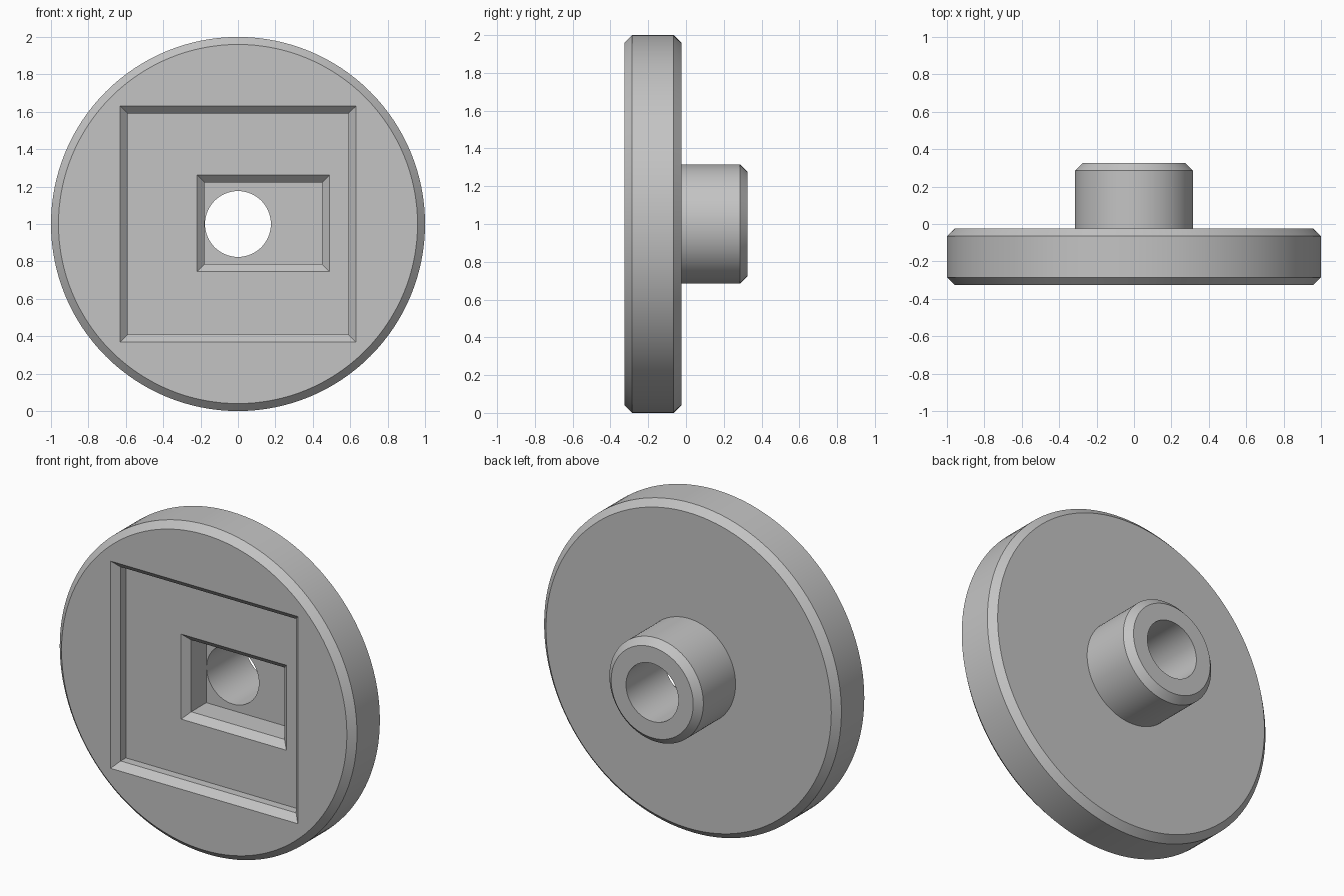
import bpy, bmesh
from math import tau
from mathutils import Matrix, Vector

if "Cube" in bpy.data.objects:
    bpy.data.objects.remove(bpy.data.objects["Cube"])

SEGMENTS = 128
CENTRE_Z = 1.0
BEVEL = 0.04
FRONT, DISC_BACK, HUB_BACK = -0.325, -0.025, 0.325
DISC_R, HUB_R, BORE_R = 1.0, 0.316, 0.176

grey = bpy.data.materials.new("grey metal")
grey.use_nodes = True
colour = (0.55, 0.55, 0.55, 1)
grey.diffuse_color = colour
grey.node_tree.nodes["Principled BSDF"].inputs["Base Color"].default_value = colour


def add_object(name, bm):
    bmesh.ops.recalc_face_normals(bm, faces=bm.faces)
    mesh = bpy.data.meshes.new(name)
    bm.to_mesh(mesh)
    bm.free()
    mesh.materials.append(grey)
    obj = bpy.data.objects.new(name, mesh)
    bpy.context.collection.objects.link(obj)
    return obj


def lathe(name, profile):
    """Spin a closed (radius, y) profile around the horizontal axle."""
    bm = bmesh.new()
    rings = []
    for i in range(SEGMENTS):
        turn = Matrix.Rotation(tau * i / SEGMENTS, 3, "Y")
        rings.append([bm.verts.new(turn @ Vector((r, y, 0)) + Vector((0, 0, CENTRE_Z)))
                      for r, y in profile])
    n = len(profile)
    for i, ring in enumerate(rings):
        after = rings[(i + 1) % SEGMENTS]
        for j in range(n):
            k = (j + 1) % n
            bm.faces.new((ring[j], ring[k], after[k], after[j]))
    return add_object(name, bm)


def pocket(name, left, right, low, high, mouth, floor):
    """Rectangular cutter whose mouth flares out by the bevel width."""
    bm = bmesh.new()
    loops = []
    # The flare carries on in front of the mouth so the cut is clean
    for y, grow in ((mouth - BEVEL / 2, 1.5 * BEVEL), (mouth + BEVEL, 0), (floor, 0)):
        corners = ((left - grow, low - grow), (right + grow, low - grow),
                   (right + grow, high + grow), (left - grow, high + grow))
        loops.append([bm.verts.new((x, y, z)) for x, z in corners])
    for a, b in zip(loops, loops[1:]):
        for i in range(4):
            j = (i + 1) % 4
            bm.faces.new((a[i], a[j], b[j], b[i]))
    bm.faces.new(loops[0])
    bm.faces.new(loops[-1])
    return add_object(name, bm)


# Bevelled disc with a bored hub on its back
wheel = lathe("flanged_disc", [
    (BORE_R, FRONT), (DISC_R - BEVEL, FRONT), (DISC_R, FRONT + BEVEL),
    (DISC_R, DISC_BACK - BEVEL), (DISC_R - BEVEL, DISC_BACK), (HUB_R, DISC_BACK),
    (HUB_R, HUB_BACK - BEVEL), (HUB_R - BEVEL, HUB_BACK), (BORE_R, HUB_BACK)])

# Shallow square recess, then a deeper offset pocket in its floor
recess_floor = FRONT + 0.09
cutters = [
    pocket("square_recess_cutter", -0.59, 0.59, 0.41, 1.59, FRONT, recess_floor),
    pocket("offset_pocket_cutter", -0.178, 0.45, 0.785, 1.222, recess_floor, FRONT + 0.275)]

bpy.context.view_layer.objects.active = wheel
wheel.select_set(True)
for cutter in cutters:
    cutter.hide_render = True
    cut = wheel.modifiers.new(cutter.name, "BOOLEAN")
    cut.operation = "DIFFERENCE"
    cut.solver = "EXACT"
    cut.object = cutter
    bpy.ops.object.modifier_apply(modifier=cut.name)
    bpy.data.objects.remove(cutter)

bpy.ops.object.shade_smooth_by_angle()
